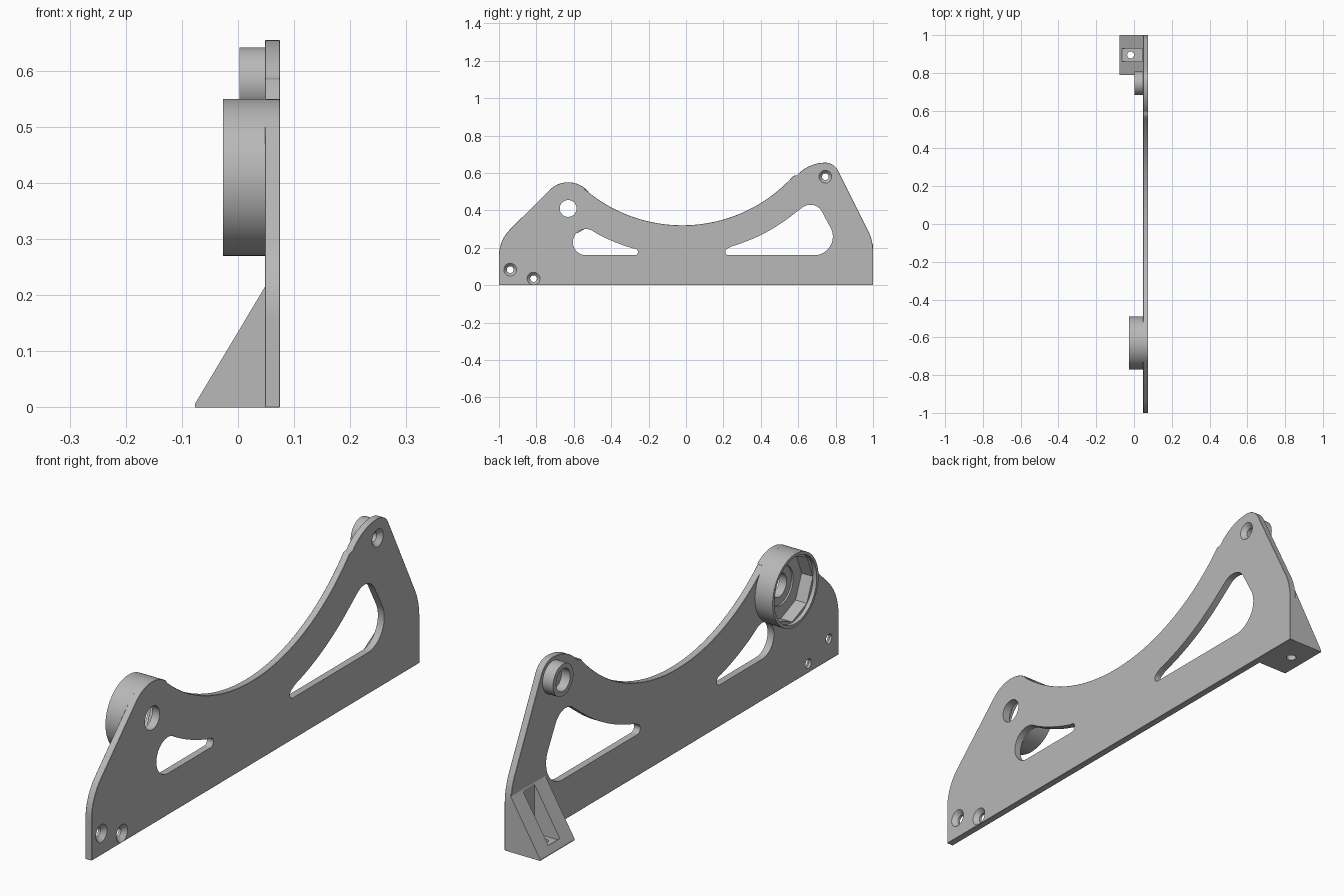
import bpy, bmesh
from math import radians, cos, sin, pi
from mathutils import Matrix, Vector

cube = bpy.data.objects.get("Cube")
if cube:
    bpy.data.objects.remove(cube)

grey = bpy.data.materials.new("plain grey")
grey.use_nodes = True
grey.diffuse_color = (0.48, 0.48, 0.48, 1)
grey.node_tree.nodes["Principled BSDF"].inputs["Base Color"].default_value = grey.diffuse_color

PLATE_IN, PLATE_OUT = 0.048, 0.075


def finish_mesh(name, bm):
    bmesh.ops.recalc_face_normals(bm, faces=bm.faces)
    mesh = bpy.data.meshes.new(name)
    bm.to_mesh(mesh)
    bm.free()
    mesh.materials.append(grey)
    ob = bpy.data.objects.new(name, mesh)
    bpy.context.collection.objects.link(ob)
    return ob


def arc(cy, cz, r, start, end, n=12):
    angles = [radians(start + (end - start) * i / n) for i in range(n + 1)]
    return [(cy + r * cos(a), cz + r * sin(a)) for a in angles]


def prism(name, points, step):
    """Extrude a closed loop of 3D points along a vector."""
    bm = bmesh.new()
    face = bm.faces.new([bm.verts.new(p) for p in points])
    new = bmesh.ops.extrude_face_region(bm, geom=[face])["geom"]
    bmesh.ops.translate(bm, vec=step, verts=[v for v in new if isinstance(v, bmesh.types.BMVert)])
    return finish_mesh(name, bm)


def slab(name, profile, x0, x1):
    return prism(name, [(x0, y, z) for y, z in profile], Vector((x1 - x0, 0, 0)))


def rod(name, y, z, x0, x1, r0, r1=None, sides=48):
    """Cylinder or cone lying along x."""
    bm = bmesh.new()
    place = Matrix.Translation(((x0 + x1) / 2, y, z)) @ Matrix.Rotation(pi / 2, 4, "Y")
    bmesh.ops.create_cone(bm, cap_ends=True, segments=sides, radius1=r0,
                          radius2=r0 if r1 is None else r1, depth=x1 - x0, matrix=place)
    return finish_mesh(name, bm)


def apply_modifier(ob, mod):
    bpy.context.view_layer.objects.active = ob
    bpy.ops.object.modifier_apply(modifier=mod.name)


def cut(ob, *cutters):
    for cutter in cutters:
        cutter.hide_render = True
        mod = ob.modifiers.new("cut", "BOOLEAN")
        mod.operation = "DIFFERENCE"
        mod.solver = "EXACT"
        mod.object = cutter
        apply_modifier(ob, mod)
        bpy.data.objects.remove(cutter)


def smooth(ob):
    bpy.ops.object.select_all(action="DESELECT")
    ob.select_set(True)
    bpy.context.view_layer.objects.active = ob
    bpy.ops.object.shade_smooth_by_angle(angle=radians(30))


# Side plate: humps at both ends joined by a large concave arc
BIG = (-0.63, 0.41)
SMALL = (0.745, 0.58)
SADDLE = (-0.02, 1.12)
outline = ([(-1, 0)] + arc(-0.8, 0.156, 0.2, 180, 135)
           + arc(*BIG, 0.14, 135, 50, 16)
           + arc(*SADDLE, 0.8, 229, 318, 40)
           + arc(0.745, 0.45, 0.205, 138, 92)
           + arc(*SMALL, 0.075, 90, 25, 10)
           + arc(0.75, 0.18, 0.25, 25, 0) + [(1, 0)])
plate = slab("side_plate", outline, PLATE_IN, PLATE_OUT)
bevel = plate.modifiers.new("edge", "BEVEL")
bevel.width = 0.004
bevel.segments = 1
bevel.limit_method = "ANGLE"
apply_modifier(plate, bevel)

# Lightening windows
front_window = (arc(-0.535, 0.23, 0.07, 270, 62, 24)
                + arc(*SADDLE, 0.96, 242, 254, 10)
                + arc(-0.275, 0.178, 0.018, 70, -90, 10))
rear_window = (arc(0.228, 0.178, 0.018, 270, 115, 10)
               + arc(*SADDLE, 0.95, 286, 308, 16)
               + arc(0.665, 0.36, 0.07, 130, 25, 14)
               + arc(0.685, 0.26, 0.1, 25, -90, 18))
cut(plate, slab("cutter", front_window, 0, 0.1), slab("cutter", rear_window, 0, 0.1))

# Bore and countersunk screw holes
cut(plate, rod("cutter", *BIG, 0, 0.1, 0.045))
for y, z in ((-0.94, 0.083), (-0.815, 0.035), SMALL):
    cut(plate, rod("cutter", y, z, 0, 0.1, 0.018),
        rod("cutter", y, z, 0.058, 0.077, 0.018, 0.036))
smooth(plate)

# Large cup with a faceted pocket and a collar around the bore
cup = rod("large_cup", *BIG, -0.027, 0.05, 0.14, sides=64)
cut(cup, rod("cutter", *BIG, -0.04, -0.012, 0.129, sides=64),
    rod("cutter", *BIG, -0.02, 0.036, 0.127, sides=8),
    rod("cutter", *BIG, 0, 0.043, 0.075),
    rod("cutter", *BIG, 0, 0.1, 0.045))
smooth(cup)

# Small boss with a recessed screw hole
boss = rod("small_boss", *SMALL, 0.003, 0.05, 0.062)
cut(boss, rod("cutter", *SMALL, -0.01, 0.04, 0.043),
    rod("cutter", *SMALL, 0, 0.1, 0.018))
smooth(boss)

# Wedge foot with a slot and a vertical screw hole
wedge = [(-0.077, 0), (0.05, 0), (0.05, 0.218), (0.048, 0.215), (-0.077, 0.006)]
foot = prism("wedge_foot", [(x, 0.79, z) for x, z in wedge], Vector((0, 0.21, 0)))
slot = [(-0.063, 0.022), (0.046, 0.022), (0.046, 0.3), (-0.063, 0.3)]
cut(foot, prism("cutter", [(x, 0.86, z) for x, z in slot], Vector((0, 0.07, 0))))
hole = [(-0.018 + x, 0.895 + y, -0.1) for x, y in arc(0, 0, 0.018, 0, 345, 23)]
cut(foot, prism("cutter", hole, Vector((0, 0, 0.2))))
smooth(foot)
